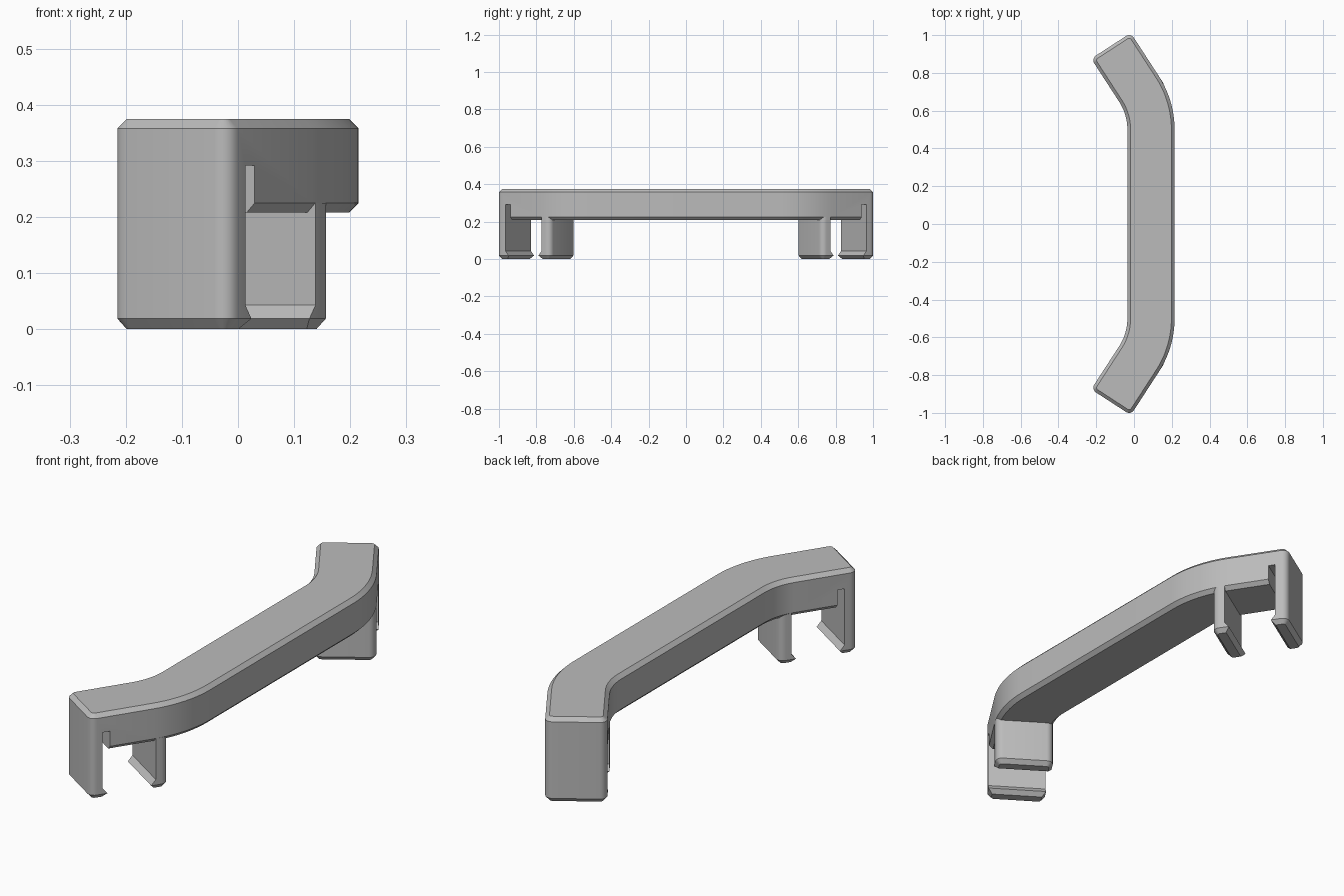
import bpy, bmesh
from math import radians, sin, cos
from mathutils import Vector

if "Cube" in bpy.data.objects:
    bpy.data.objects.remove(bpy.data.objects["Cube"], do_unlink=True)

BEND = 33                      # angle of the turned ends, degrees
WIDTH, ROUND, CHAMFER = 0.25, 0.03, 0.017
TOP, UNDER = 0.375, 0.208
ALONG = Vector((-sin(radians(BEND)), cos(radians(BEND))))
ACROSS = Vector((cos(radians(BEND)), sin(radians(BEND))))
OUTER_TIP = Vector((-0.017, 1.0115))
INNER_TIP = OUTER_TIP - ACROSS * WIDTH
BEND_CENTRE = Vector((-0.305, 0.5))
BEND_RADIUS = 0.52

grey = bpy.data.materials.new("plain grey")
grey.use_nodes = True
grey.diffuse_color = (0.5, 0.5, 0.5, 1)
grey.node_tree.nodes["Principled BSDF"].inputs["Base Color"].default_value = (0.5, 0.5, 0.5, 1)


def arc(centre, radius, start, end, steps):
    angles = [radians(start + (end - start) * i / steps) for i in range(steps + 1)]
    return [centre + Vector((cos(a), sin(a))) * radius for a in angles]


def loft(name, layers):
    """Skin a stack of (outline, height) layers and cap both ends."""
    bm = bmesh.new()
    rings = [[bm.verts.new((p.x, p.y, z)) for p in outline] for outline, z in layers]
    for low, high in zip(rings, rings[1:]):
        for i in range(len(low)):
            j = (i + 1) % len(low)
            bm.faces.new((low[i], low[j], high[j], high[i]))
    bm.faces.new(rings[0])
    bm.faces.new(rings[-1])
    bmesh.ops.recalc_face_normals(bm, faces=bm.faces)
    mesh = bpy.data.meshes.new(name)
    bm.to_mesh(mesh)
    bm.free()
    mesh.materials.append(grey)
    obj = bpy.data.objects.new(name, mesh)
    bpy.context.collection.objects.link(obj)
    return obj


def select(obj):
    bpy.ops.object.select_all(action="DESELECT")
    obj.select_set(True)
    bpy.context.view_layer.objects.active = obj


def mirror_ends(obj):
    mod = obj.modifiers.new("both ends", "MIRROR")
    mod.use_axis = (False, True, False)
    mod.use_mirror_merge = False
    select(obj)
    bpy.ops.object.modifier_apply(modifier=mod.name)


def bar_outline(inset):
    half = arc(BEND_CENTRE, BEND_RADIUS - inset, 0, BEND, 10)
    half += arc(OUTER_TIP - (ACROSS + ALONG) * ROUND, ROUND - inset, BEND, BEND + 90, 6)
    half += arc(INNER_TIP + (ACROSS - ALONG) * ROUND, ROUND - inset, BEND + 90, BEND + 180, 6)
    half += arc(BEND_CENTRE, BEND_RADIUS - WIDTH + inset, BEND, 0, 10)
    return half + [Vector((p.x, -p.y)) for p in reversed(half)]


def place(across, along):
    return OUTER_TIP - ACROSS * across - ALONG * along


def leg(name, back, side):
    """Snap leg: rounded back at 'back' from the tip, hooked lip towards 'side'."""
    def outline(inset, depth):
        pts = [Vector((inset, depth))]
        pts += arc(Vector((ROUND, ROUND)), ROUND - inset, 180, 270, 6)
        pts += arc(Vector((WIDTH - ROUND, ROUND)), ROUND - inset, 270, 360, 6)
        pts.append(Vector((WIDTH - inset, depth)))
        return [place(p.x, back + side * p.y) for p in pts]

    thick, lip = 0.055, 0.02
    obj = loft(name, [
        (outline(CHAMFER, thick + lip - CHAMFER), 0),
        (outline(0, thick + lip), CHAMFER + 0.002),
        (outline(0, thick), 0.043),
        (outline(0, thick), UNDER + CHAMFER)])
    mirror_ends(obj)
    return obj


# Bent bar with chamfered rims
bar = loft("handle_bar", [
    (bar_outline(CHAMFER), UNDER), (bar_outline(0), UNDER + CHAMFER),
    (bar_outline(0), TOP - CHAMFER), (bar_outline(CHAMFER), TOP)])

# Relief slots behind the end walls
slot = [place(a, t) for a, t in ((-0.1, 0.055), (0.35, 0.055), (0.35, 0.086), (-0.1, 0.086))]
cutter = loft("slot_cutter", [(slot, 0.15), (slot, 0.292)])
cutter.hide_render = True
mirror_ends(cutter)
cut = bar.modifiers.new("slots", "BOOLEAN")
cut.operation = "DIFFERENCE"
cut.solver = "EXACT"
cut.object = cutter
select(bar)
bpy.ops.object.modifier_apply(modifier=cut.name)
bpy.data.objects.remove(cutter, do_unlink=True)

# Hooked legs at both ends, facing each other
parts = [bar, leg("end_walls", 0, 1), leg("inner_legs", 0.34, -1)]
for part in parts:
    select(part)
    bpy.ops.object.shade_smooth_by_angle(angle=radians(30))
